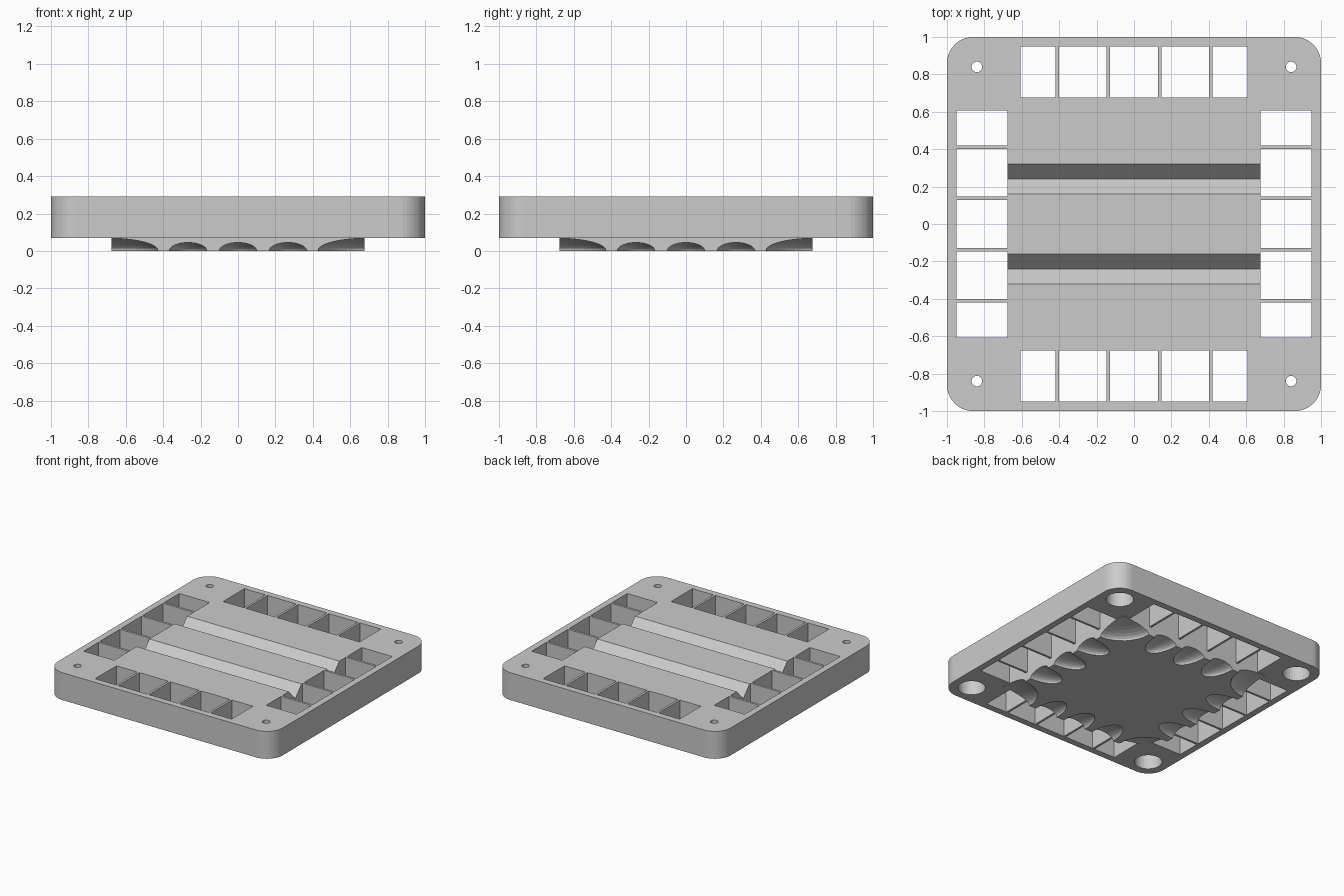
import bpy
import bmesh
import math
from mathutils import Matrix, Vector

if "Cube" in bpy.data.objects:
    bpy.data.objects.remove(bpy.data.objects["Cube"], do_unlink=True)

BOTTOM, TOP = 0.07, 0.29      # height range of the plate
INNER, OUTER = 0.677, 0.948   # pocket range measured from the middle

grey = bpy.data.materials.new("light_grey")
grey.use_nodes = True
grey.diffuse_color = (0.6, 0.6, 0.6, 1)
grey.node_tree.nodes["Principled BSDF"].inputs["Base Color"].default_value = (0.6, 0.6, 0.6, 1)


def add_box(bm, low, high):
    low, high = Vector(low), Vector(high)
    size = high - low
    matrix = Matrix.Translation((low + high) / 2) @ Matrix.Diagonal((*size, 1))
    bmesh.ops.create_cube(bm, size=1, matrix=matrix)


def add_cylinder(bm, x, y, radius, low, high):
    bmesh.ops.create_cone(bm, cap_ends=True, segments=32, radius1=radius, radius2=radius,
                          depth=high - low, matrix=Matrix.Translation((x, y, (low + high) / 2)))


def add_prism(bm, points, offset):
    face = bm.faces.new([bm.verts.new(p) for p in points])
    result = bmesh.ops.extrude_face_region(bm, geom=[face])
    verts = [g for g in result["geom"] if isinstance(g, bmesh.types.BMVert)]
    bmesh.ops.translate(bm, verts=verts, vec=offset)


def finish(bm, name):
    bmesh.ops.recalc_face_normals(bm, faces=bm.faces)
    mesh = bpy.data.meshes.new(name)
    bm.to_mesh(mesh)
    bm.free()
    mesh.materials.append(grey)
    obj = bpy.data.objects.new(name, mesh)
    bpy.context.scene.collection.objects.link(obj)
    return obj


def cut(obj, bm):
    # subtract the cutter, bake the result and drop the cutter
    cutter = finish(bm, "cutter")
    cutter.hide_render = True
    mod = obj.modifiers.new("cut", "BOOLEAN")
    mod.operation, mod.solver, mod.object = "DIFFERENCE", "EXACT", cutter
    bpy.context.view_layer.update()
    graph = bpy.context.evaluated_depsgraph_get()
    mesh = bpy.data.meshes.new_from_object(obj.evaluated_get(graph))
    obj.modifiers.clear()
    obj.data = mesh
    bpy.data.objects.remove(cutter, do_unlink=True)


# Plate with rounded corners
radius, steps = 0.14, 10
outline = []
for quarter, (sx, sy) in enumerate([(1, 1), (-1, 1), (-1, -1), (1, -1)]):
    for i in range(steps + 1):
        a = (quarter + i / steps) * math.pi / 2
        outline.append((sx * (1 - radius) + radius * math.cos(a),
                        sy * (1 - radius) + radius * math.sin(a), BOTTOM))
bm = bmesh.new()
add_prism(bm, outline, (0, 0, TOP - BOTTOM))
plate = finish(bm, "plate")

# Five through pockets on every side, plus the corner screw holes
bm = bmesh.new()
spans = [(-0.607, -0.42), (-0.402, -0.146), (-0.128, 0.128), (0.146, 0.402), (0.42, 0.607)]
for side in (-1, 1):
    near, far = sorted((side * INNER, side * OUTER))
    for a, b in spans:
        add_box(bm, (a, near, 0), (b, far, 0.4))
        add_box(bm, (near, a, 0), (far, b, 0.4))
    for y in (-0.84, 0.84):
        add_cylinder(bm, side * 0.84, y, 0.028, 0, 0.4)
cut(plate, bm)

# V grooves across the top and counterbores underneath
bm = bmesh.new()
half, depth = 0.08, 0.088
for y in (-0.24, 0.24):
    add_prism(bm, [(-0.75, y - 2 * half, TOP + depth), (-0.75, y, TOP - depth),
                   (-0.75, y + 2 * half, TOP + depth)], (1.5, 0, 0))
for x in (-0.84, 0.84):
    for y in (-0.84, 0.84):
        add_cylinder(bm, x, y, 0.1, 0, 0.23)
cut(plate, bm)

# Lower block with scooped edges and corners
bm = bmesh.new()
add_box(bm, (-INNER, -INNER, 0), (INNER, INNER, BOTTOM))
block = finish(bm, "lower_block")


def add_scoop(bm, x, y, size):
    matrix = Matrix.Translation((x, y, 0)) @ Matrix.Diagonal((*size, 1))
    bmesh.ops.create_uvsphere(bm, u_segments=32, v_segments=16, radius=1, matrix=matrix)


bm = bmesh.new()
for side in (-INNER, INNER):
    for along in (-0.267, 0, 0.267):
        add_scoop(bm, along, side, (0.1, 0.2, 0.045))
        add_scoop(bm, side, along, (0.2, 0.1, 0.045))
    for other in (-INNER, INNER):
        add_scoop(bm, side, other, (0.25, 0.25, 0.067))
cut(block, bm)
